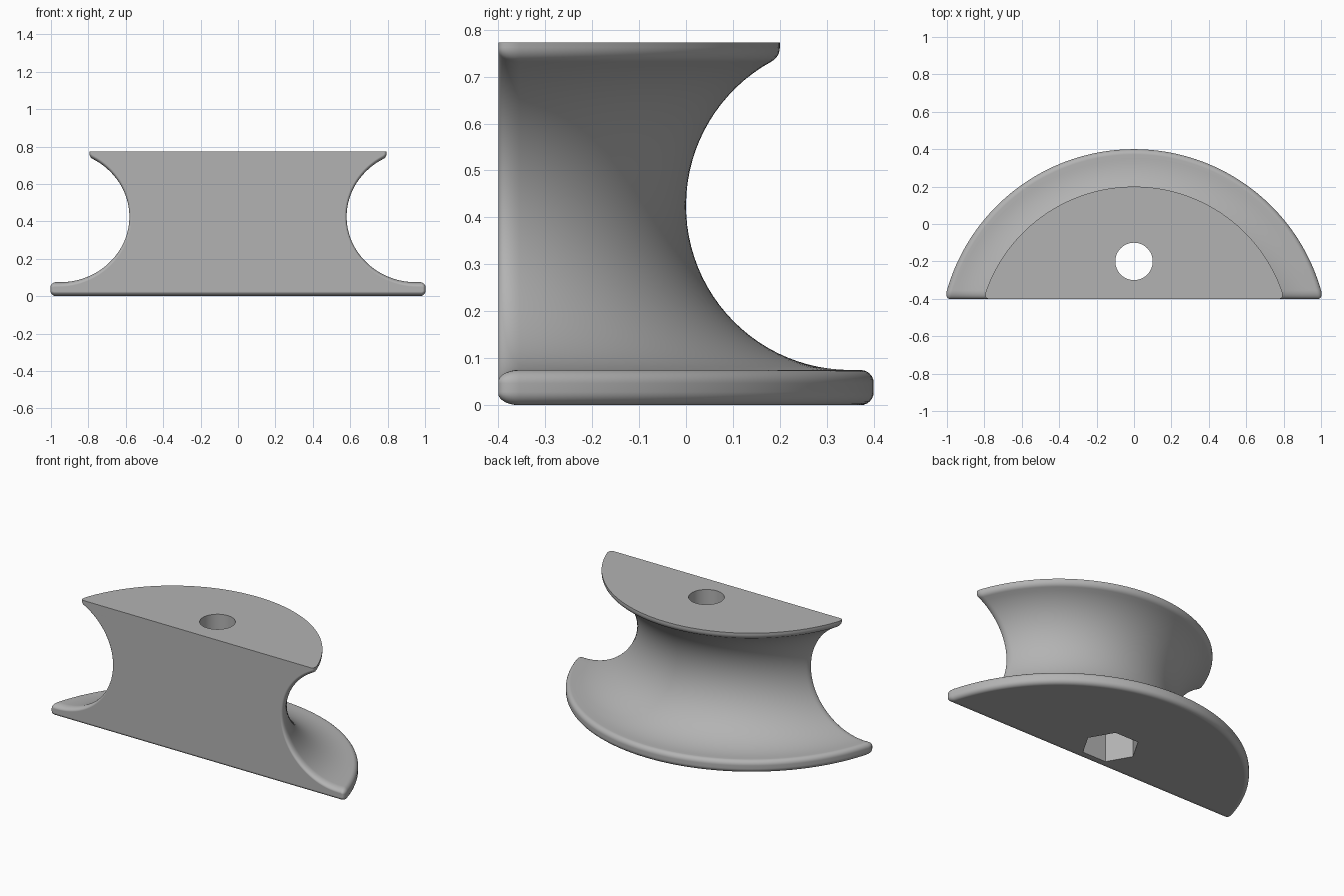
import bpy, bmesh
from math import sin, cos, radians, sqrt, acos

if "Cube" in bpy.data.objects:
    bpy.data.objects.remove(bpy.data.objects["Cube"])

FRONT, AXIS_Y, HEIGHT = -0.4, -0.64, 0.773   # flat front plane, revolve axis, height
ROUND_Y, ROUND_X = 0.045, 0.025              # rounding of the front outline
RINGS, STEPS = 7, 72

grey = bpy.data.materials.new("light_grey")
grey.use_nodes = True
grey.diffuse_color = (0.45, 0.45, 0.45, 1)
grey.node_tree.nodes["Principled BSDF"].inputs["Base Color"].default_value = grey.diffuse_color


def arc(cy, cz, r, start, end, n):
    """Points of an arc as (radius from revolve axis, z)."""
    angles = [radians(start + (end - start) * i / n) for i in range(n + 1)]
    return [(cy - AXIS_Y + r * cos(a), cz + r * sin(a)) for a in angles]


# Profile: rounded flange rim, deep groove, small rounded lip, top edge
profile = arc(0.372, 0.028, 0.028, -90, 0, 6)
profile += arc(0.372, 0.047, 0.028, 0, 90, 6)
profile += arc(0.35, 0.425, 0.35, 270, 118.7, 40)
profile += arc(0.1654, 0.7623, 0.0346, -61.3, 0, 6)[1:]
profile.append((0.2 - AXIS_Y, HEIGHT))


def front_ring(side, k):
    """Section outline near the front, pulled inwards to round the edge."""
    phi = radians(90 * k / RINGS)
    y = FRONT + ROUND_Y * (1 - cos(phi))
    inset = ROUND_X * (1 - sin(phi))
    pts = [(sqrt(r * r - (y - AXIS_Y) ** 2), z) for r, z in profile]
    ring = []
    for i, (x, z) in enumerate(pts):
        if i == 0:
            nx, nz = 0, -1
        elif i == len(pts) - 1:
            nx, nz = 1, 0
        else:
            (xa, za), (xb, zb) = pts[i - 1], pts[i + 1]
            size = sqrt((xb - xa) ** 2 + (zb - za) ** 2)
            nx, nz = (zb - za) / size, (xa - xb) / size
        ring.append((side * (x - nx * inset), y, z - nz * inset))
    return ring


def arc_column(f):
    """Profile placed at fraction f (1 to -1) of the curved sweep."""
    column = []
    for r, z in profile:
        a = f * acos((FRONT + ROUND_Y - AXIS_Y) / r)
        column.append((r * sin(a), AXIS_Y + r * cos(a), z))
    return column


columns = [front_ring(1, k) for k in range(RINGS)]
columns += [arc_column(1 - 2 * i / STEPS) for i in range(STEPS + 1)]
columns += [front_ring(-1, k) for k in reversed(range(RINGS))]

# Half-round grooved body
bm = bmesh.new()
cols = [[bm.verts.new(p) for p in c] for c in columns]
for a, b in zip(cols, cols[1:]):
    for i in range(len(profile) - 1):
        bm.faces.new((a[i], b[i], b[i + 1], a[i + 1]))
bm.faces.new(cols[0] + cols[-1][::-1])
for row in (0, -1):
    for j in range(RINGS):
        bm.faces.new([cols[n][row] for n in (j, j + 1, -2 - j, -1 - j)])
    bm.faces.new([c[row] for c in cols[RINGS:len(cols) - RINGS]])
bmesh.ops.recalc_face_normals(bm, faces=bm.faces)
mesh = bpy.data.meshes.new("grooved_half_body")
bm.to_mesh(mesh)
bm.free()
body = bpy.data.objects.new("grooved_half_body", mesh)
bpy.context.collection.objects.link(body)
mesh.materials.append(grey)


def cut(name, sides, radius, low, high):
    """Subtract an upright prism from the body."""
    bpy.ops.mesh.primitive_cylinder_add(vertices=sides, radius=radius, depth=high - low,
                                        location=(0, -0.2, (low + high) / 2))
    cutter = bpy.context.object
    cutter.name = name
    cutter.hide_render = True
    if sides == 6:
        cutter.rotation_euler.z = radians(90)
    cutter.data.materials.append(grey)
    mod = body.modifiers.new(name, 'BOOLEAN')
    mod.operation, mod.solver, mod.object = 'DIFFERENCE', 'EXACT', cutter
    bpy.ops.object.select_all(action='DESELECT')
    body.select_set(True)
    bpy.context.view_layer.objects.active = body
    bpy.ops.object.modifier_apply(modifier=name)
    bpy.data.objects.remove(cutter)


# Bolt hole through the middle and hexagonal nut pocket underneath
cut("bolt_hole", 48, 0.1, -0.1, 1)
cut("nut_pocket", 6, 0.16, -0.1, 0.2)

bpy.ops.object.shade_smooth_by_angle(angle=radians(30))
weighted = body.modifiers.new("even_shading", 'WEIGHTED_NORMAL')
weighted.keep_sharp = True
